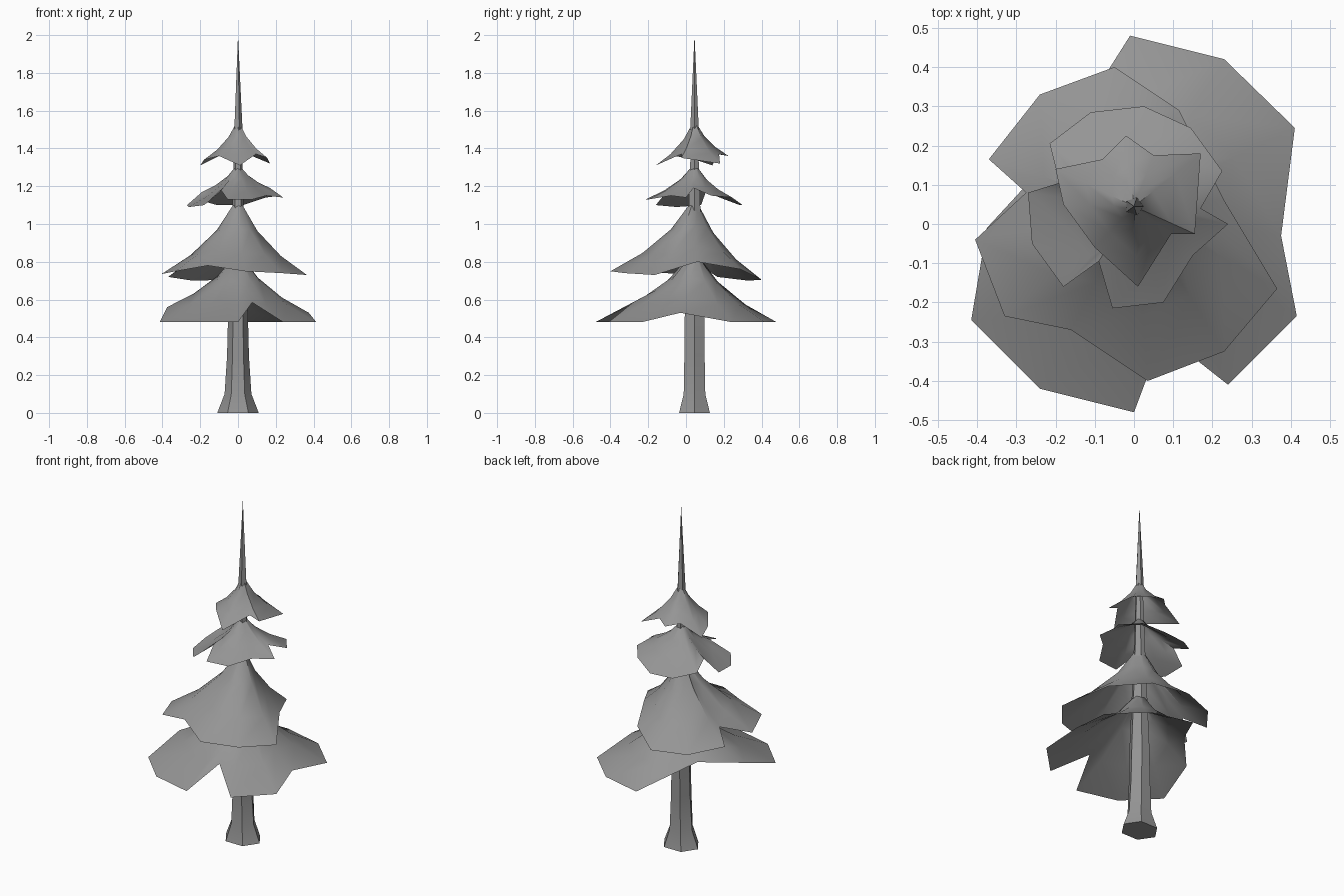
import bpy, bmesh, math

cube = bpy.data.objects.get("Cube")
if cube:
    bpy.data.objects.remove(cube)

grey = bpy.data.materials.new("plain grey")
grey.use_nodes = True
COLOR = (0.3, 0.3, 0.3, 1)
grey.diffuse_color = COLOR
grey.node_tree.nodes["Principled BSDF"].inputs["Base Color"].default_value = COLOR

AXIS = (0.0, 0.045)


def finish(name, bm):
    bmesh.ops.recalc_face_normals(bm, faces=bm.faces)
    mesh = bpy.data.meshes.new(name)
    bm.to_mesh(mesh)
    bm.free()
    obj = bpy.data.objects.new(name, mesh)
    bpy.context.collection.objects.link(obj)
    mesh.materials.append(grey)
    bpy.ops.object.select_all(action='DESELECT')
    obj.select_set(True)
    bpy.context.view_layer.objects.active = obj
    bpy.ops.object.shade_smooth_by_angle(angle=math.radians(50))


def bridge(bm, low, high):
    n = len(low)
    for i in range(n):
        j = (i + 1) % n
        bm.faces.new((low[i], low[j], high[j], high[i]))


def tapered_pole(name, sides, rings, tip=None):
    """Rings are (z, x radius, y radius)."""
    bm = bmesh.new()
    loops = []
    for z, rx, ry in rings:
        angles = [math.tau * i / sides for i in range(sides)]
        loops.append([bm.verts.new((AXIS[0] + rx * math.cos(a),
                                    AXIS[1] + ry * math.sin(a), z)) for a in angles])
    for low, high in zip(loops, loops[1:]):
        bridge(bm, low, high)
    bm.faces.new(loops[0][::-1])
    if tip:
        top = bm.verts.new((*AXIS, tip))
        for i in range(sides):
            bm.faces.new((loops[-1][i], loops[-1][(i + 1) % sides], top))
    finish(name, bm)


def branch_tier(name, apex, rim):
    """A thin drooping skirt from the trunk out to an uneven rim."""
    bm = bmesh.new()
    loops = []
    for reach, drop in ((1, 1), (0.62, 0.74), (0.28, 0.4), (0.07, 0.06)):
        loops.append([bm.verts.new((AXIS[0] + (x - AXIS[0]) * reach,
                                    AXIS[1] + (y - AXIS[1]) * reach,
                                    apex + (z - apex) * drop)) for x, y, z in rim])
    for low, high in zip(loops, loops[1:]):
        bridge(bm, low, high)
    bm.faces.new(loops[-1])
    finish(name, bm)


# Trunk with flared foot, and the bare spire
tapered_pole("trunk", 6, [(0, 0.11, 0.094), (0.1, 0.071, 0.066), (0.3, 0.058, 0.062),
                          (0.5, 0.053, 0.06), (1.1, 0.03, 0.035), (1.53, 0.018, 0.018)])
tapered_pole("spire", 5, [(1.5, 0.024, 0.024)], tip=2.0)

# Branch tiers, rims running counter-clockwise from the back
branch_tier("lowest_branches", 0.84, [
    (-.01, .48, .48), (-.2, .18, .59), (-.375, -.01, .56), (-.415, -.245, .48),
    (-.24, -.42, .48), (0, -.48, .48), (.075, -.28, .585), (.24, -.41, .48),
    (.415, -.235, .48), (.375, -.03, .53), (.41, .245, .48), (.23, .42, .48)])
branch_tier("lower_branches", 1.12, [
    (-.05, .4, .705), (-.24, .33, .7), (-.37, .165, .72), (-.275, .08, .78),
    (-.405, -.04, .735), (-.33, -.235, .75), (-.16, -.27, .78), (.035, -.4, .75),
    (.23, -.325, .74), (.365, -.165, .73), (.23, .06, .8), (.115, .29, .76)])
branch_tier("upper_branches", 1.31, [
    (.025, .3, 1.1), (-.11, .285, 1.1), (-.215, .205, 1.13), (-.19, .105, 1.17),
    (-.27, .08, 1.1), (-.26, -.05, 1.09), (-.18, -.16, 1.1), (-.09, -.095, 1.18),
    (-.055, -.215, 1.13), (.075, -.2, 1.13), (.15, -.08, 1.15), (.24, 0, 1.14),
    (.17, .04, 1.19), (.225, .135, 1.15), (.145, .245, 1.14)])
branch_tier("top_branches", 1.54, [
    (-.02, .225, 1.36), (-.08, .165, 1.37), (-.2, .14, 1.31), (-.18, .05, 1.34),
    (-.1, -.06, 1.36), (.01, -.16, 1.31), (.095, -.025, 1.37), (.155, -.025, 1.35),
    (.17, .18, 1.32), (.05, .175, 1.37)])
